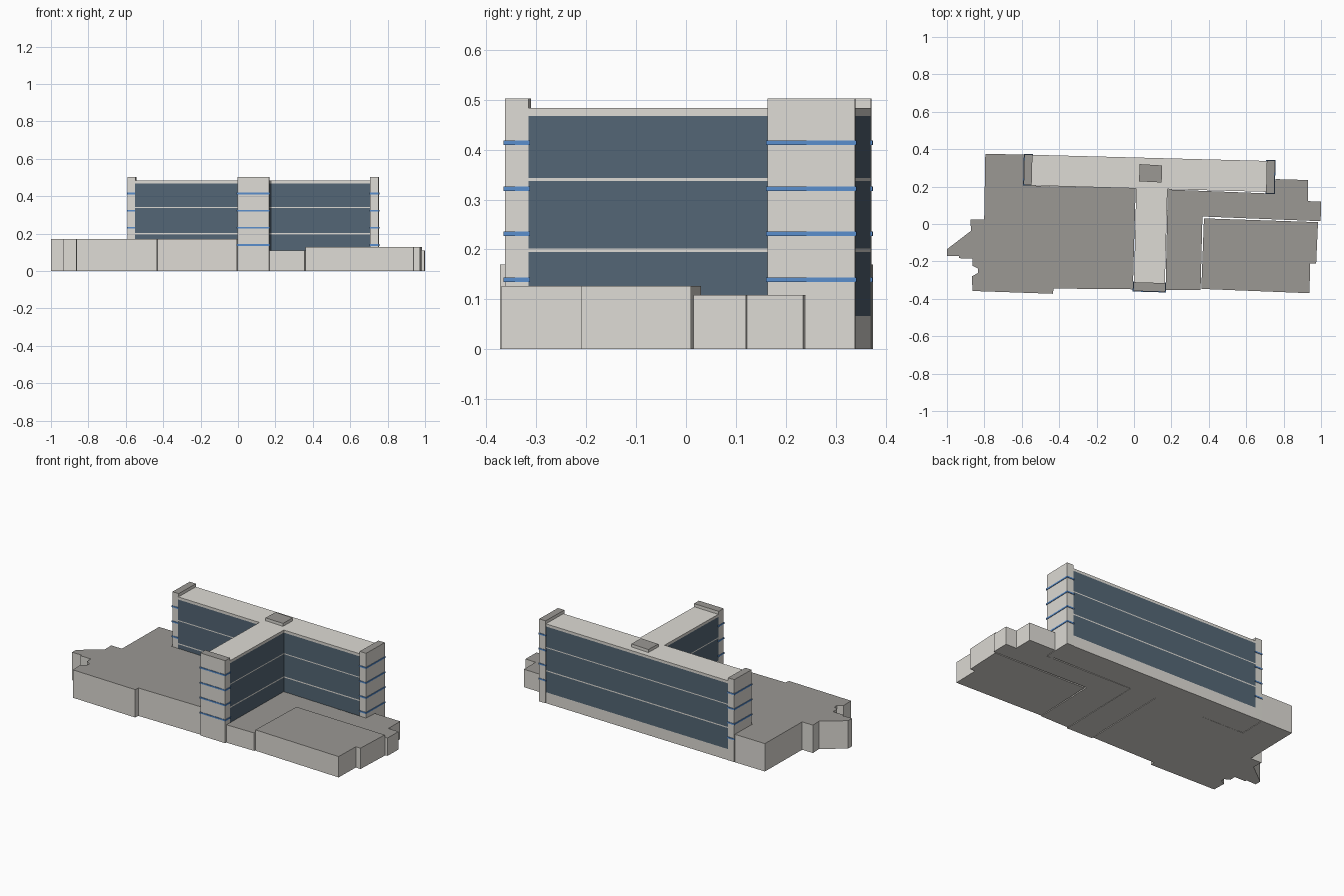
import bpy, bmesh

if "Cube" in bpy.data.objects:
    bpy.data.objects.remove(bpy.data.objects["Cube"])


def material(name, rgb):
    m = bpy.data.materials.new(name)
    m.diffuse_color = (*rgb, 1)
    m.use_nodes = True
    m.node_tree.nodes["Principled BSDF"].inputs["Base Color"].default_value = m.diffuse_color
    return m


WALL = material("light concrete", (0.73, 0.71, 0.665))
ROOF = material("dark roof grey", (0.325, 0.315, 0.295))
GLASS = material("slate glass", (0.088, 0.133, 0.178))
BLUE = material("blue trim", (0.10, 0.27, 0.61))


def prism(name, outline, levels, sides, top, bottom=WALL):
    """Extrude an outline (counter-clockwise) through levels, one wall material per layer."""
    mats = list(dict.fromkeys(sides + [top, bottom]))
    bm = bmesh.new()
    rings = [[bm.verts.new((x, y, z)) for x, y in outline] for z in levels]
    n = len(outline)
    for k, mat in enumerate(sides):
        for i in range(n):
            j = (i + 1) % n
            f = bm.faces.new((rings[k][i], rings[k][j], rings[k + 1][j], rings[k + 1][i]))
            f.material_index = mats.index(mat)
    bm.faces.new(rings[-1]).material_index = mats.index(top)
    bm.faces.new(rings[0][::-1]).material_index = mats.index(bottom)
    bmesh.ops.recalc_face_normals(bm, faces=bm.faces)
    me = bpy.data.meshes.new(name)
    bm.to_mesh(me)
    bm.free()
    for m in mats:
        me.materials.append(m)
    ob = bpy.data.objects.new(name, me)
    bpy.context.collection.objects.link(ob)
    return ob


def grow(quad, d):
    """Push the corners of a near-rectangular outline outwards by d."""
    cx = sum(p[0] for p in quad) / 4
    cy = sum(p[1] for p in quad) / 4
    return [(x + (d if x > cx else -d), y + (d if y > cy else -d)) for x, y in quad]


# Tall T-shaped office wing with three glazed storeys
prism("office_wing",
      [(-0.55, 0.206), (0.012, 0.19), (0.0, -0.312), (0.165, -0.316), (0.179, 0.186),
       (0.709, 0.172), (0.713, 0.337), (-0.546, 0.37)],
      [0, 0.067, 0.195, 0.202, 0.337, 0.343, 0.468, 0.484],
      [WALL, GLASS, WALL, GLASS, WALL, GLASS, WALL], WALL)

# Stair towers closing the three ends of the wing, with blue bands
TOWERS = {
    "left": [(-0.59, 0.21), (-0.547, 0.209), (-0.543, 0.371), (-0.586, 0.372)],
    "right": [(0.706, 0.164), (0.75, 0.163), (0.754, 0.339), (0.71, 0.34)],
    "front": [(-0.004, -0.358), (0.167, -0.363), (0.168, -0.316), (-0.003, -0.311)],
}
for side, quad in TOWERS.items():
    prism(side + "_tower", quad, [0, 0.503], [WALL], ROOF)
    for i, z in enumerate((0.139, 0.231, 0.322, 0.414)):
        prism(f"{side}_tower_band_{i + 1}", grow(quad, 0.003),
              [z - 0.0045, z + 0.0045], [BLUE], BLUE, BLUE)

# Plant room on the wing roof
prism("roof_plant_room", [(0.027, 0.228), (0.148, 0.222), (0.15, 0.313), (0.03, 0.32)],
      [0.48, 0.502], [WALL], ROOF)

# Left podium with its notched, stepped outer edge
prism("left_podium",
      [(-0.795, 0.375), (-0.801, 0.024), (-0.874, 0.025), (-0.872, -0.037), (-1.0, -0.135),
       (-1.0, -0.172), (-0.935, -0.172), (-0.935, -0.183), (-0.864, -0.184), (-0.864, -0.223),
       (-0.835, -0.238), (-0.835, -0.262), (-0.866, -0.28), (-0.864, -0.358), (-0.434, -0.373),
       (-0.43, -0.345), (-0.005, -0.349), (-0.005, -0.31), (0.009, 0.196), (-0.4, 0.2),
       (-0.593, 0.207), (-0.589, 0.371)],
      [0, 0.17], [WALL], ROOF)

# Low right podium wrapping the raised terrace
prism("low_podium",
      [(0.169, -0.353), (0.356, -0.353), (0.366, 0.04), (0.998, 0.015), (1.0, 0.12),
       (0.93, 0.122), (0.93, 0.235), (0.756, 0.24), (0.751, 0.161), (0.706, 0.164),
       (0.18, 0.184)],
      [0, 0.109], [WALL], ROOF)

# Raised right terrace
prism("raised_terrace",
      [(0.36, -0.347), (0.938, -0.37), (0.942, -0.21), (0.974, -0.211), (0.984, 0.01),
       (0.374, 0.03)],
      [0, 0.127], [WALL], ROOF)
